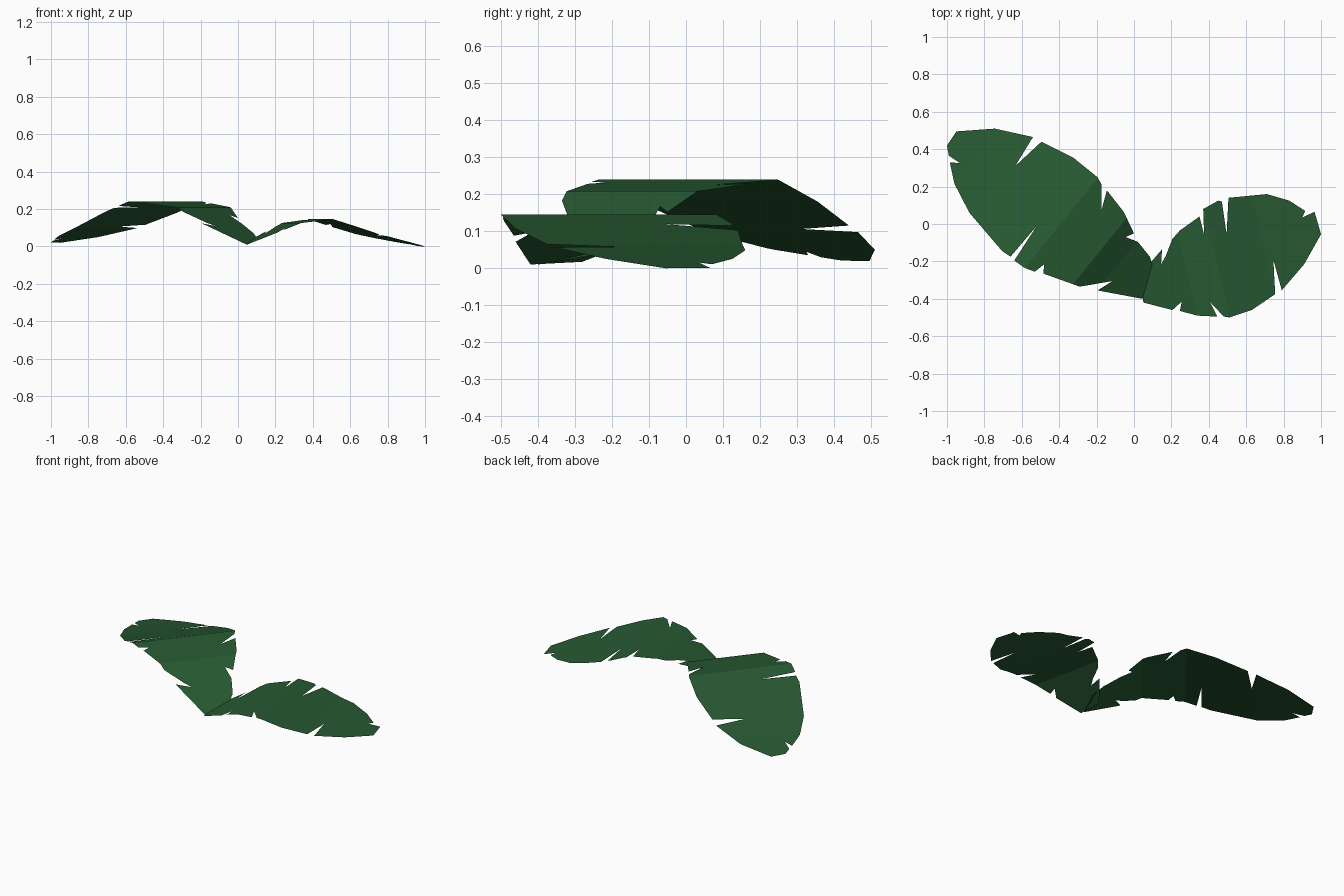
import bpy
import bmesh
from mathutils import Vector

cube = bpy.data.objects.get("Cube")
if cube:
    bpy.data.objects.remove(cube, do_unlink=True)


def make_material(name, colour):
    material = bpy.data.materials.new(name)
    material.use_nodes = True
    material.diffuse_color = colour
    for node in material.node_tree.nodes:
        if node.type == "BSDF_PRINCIPLED":
            node.inputs["Base Color"].default_value = colour
            node.inputs["Roughness"].default_value = 0.8
    return material


def bend_height(bends, distance):
    """Height of the folded sheet at a distance along the leaf."""
    for (start, low), (end, high) in zip(bends, bends[1:]):
        if distance <= end or (end, high) == bends[-1]:
            return low + (high - low) * (distance - start) / (end - start)


def make_leaf(name, lobes, tears, direction, bends, material):
    """Flat outline of lobes separated by tears, folded across its length."""
    outline = []
    for index, lobe in enumerate(lobes):
        outline.extend(lobe)
        if index < len(tears):
            outline.append(tears[index])

    # Flat torn blade
    bm = bmesh.new()
    face = bm.faces.new([bm.verts.new((x, y, 0)) for x, y in outline])
    face.normal_update()
    if face.normal.z < 0:
        face.normal_flip()
    bmesh.ops.triangulate(bm, faces=bm.faces[:])

    # Crease lines across the blade
    axis = Vector((direction[0], direction[1], 0)).normalized()
    for distance, height in bends[1:-1]:
        geometry = bm.verts[:] + bm.edges[:] + bm.faces[:]
        bmesh.ops.bisect_plane(bm, geom=geometry, dist=1e-5,
                               plane_co=axis * distance, plane_no=axis)

    # Fold the blade into an arch
    for vert in bm.verts:
        vert.co.z = max(0, bend_height(bends, vert.co.dot(axis)))
    bm.normal_update()

    mesh = bpy.data.meshes.new(name)
    bm.to_mesh(mesh)
    bm.free()
    mesh.materials.append(material)
    leaf = bpy.data.objects.new(name, mesh)
    bpy.context.scene.collection.objects.link(leaf)
    return leaf


leaf_green = make_material("leaf green", (0.02, 0.1, 0.032, 1))

# Large leaf, lobes running round from the stem end
make_leaf(
    "large_leaf",
    lobes=[
        [(.105, -.245), (.045, -.4), (-.195, -.355)],
        [(-.29, -.335), (-.485, -.265)],
        [(-.53, -.255), (-.585, -.235), (-.64, -.195)],
        [(-.66, -.175), (-.705, -.145), (-.88, .06), (-.96, .215), (-.985, .33)],
        [(-.99, .365), (-1, .42), (-.95, .495), (-.745, .51), (-.54, .465)],
        [(-.495, .44), (-.325, .355), (-.195, .25), (-.175, .215)],
        [(-.145, .18), (-.055, .065), (0, -.05)],
        [(.02, -.095), (.085, -.175)],
    ],
    tears=[(-.115, -.305), (-.48, -.215), (-.52, -.01), (-.93, .325),
           (-.635, .31), (-.175, .07), (-.045, -.07)],
    direction=(-.775, .63),
    bends=[(-.287, .01), (-.07, .125), (.05, .208), (.305, .24),
           (.72, .095), (.9, .05), (1.045, .02)],
    material=leaf_green,
)

# Small leaf, lobes running round from the stem end
make_leaf(
    "small_leaf",
    lobes=[
        [(.085, -.21), (.035, -.28), (.05, -.42), (.205, -.46)],
        [(.245, -.465), (.34, -.49), (.445, -.495)],
        [(.48, -.495), (.51, -.5), (.63, -.46), (.755, -.375)],
        [(.79, -.355), (.91, -.215), (1, -.055), (.98, .015), (.965, .065)],
        [(.915, .07), (.83, .125), (.71, .16), (.505, .14)],
        [(.47, .12), (.45, .125), (.37, .08)],
        [(.35, .04), (.245, -.035), (.205, -.08), (.17, -.17)],
        [(.15, -.135)],
    ],
    tears=[(.255, -.415), (.405, -.415), (.745, -.19), (.9, .035),
           (.495, -.055), (.375, -.06), (.145, -.215)],
    direction=(.974, .225),
    bends=[(-.046, .01), (.22, .125), (.384, .145), (.65, .065),
           (.79, .035), (.96, 0)],
    material=leaf_green,
)
